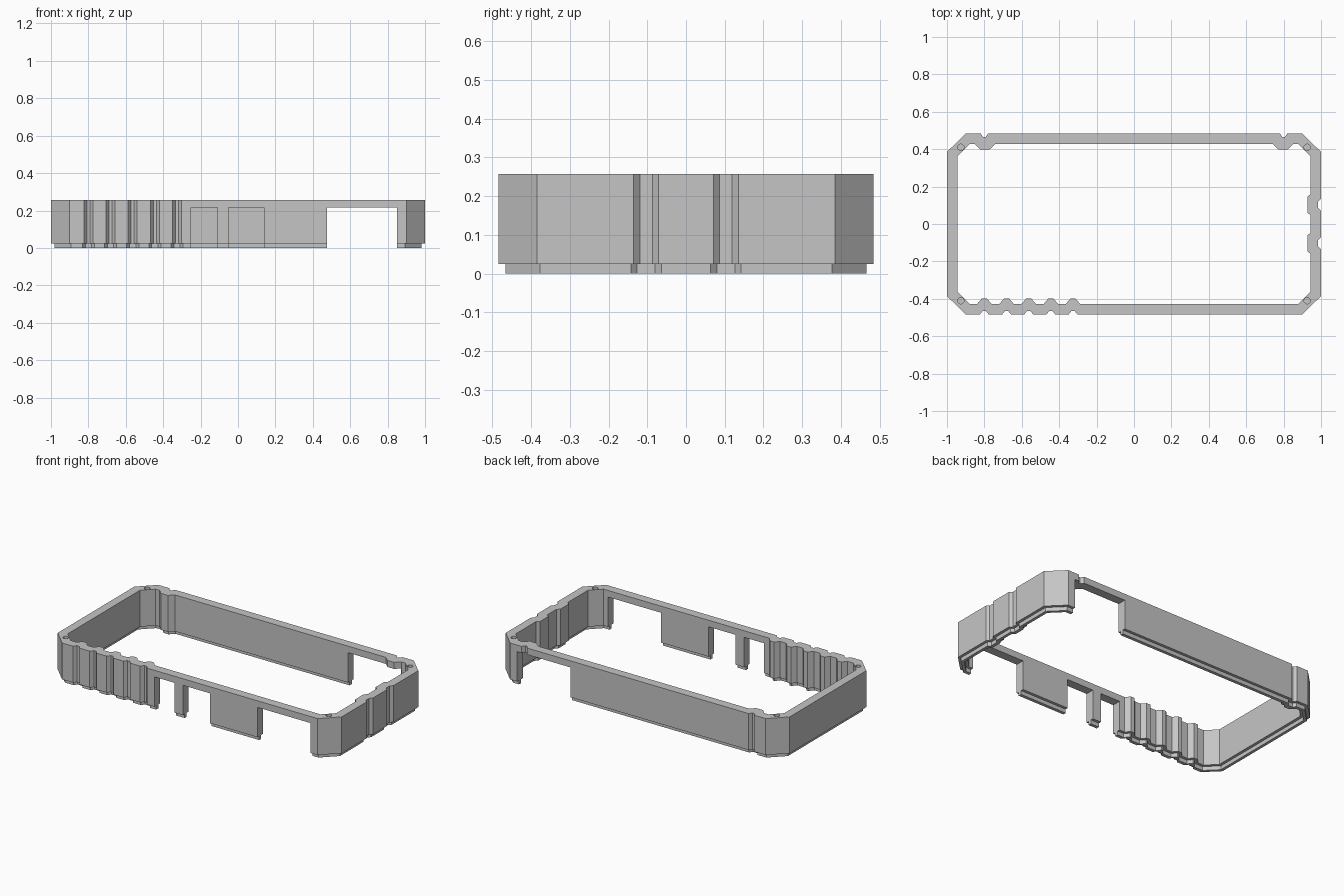
import bpy, bmesh
from mathutils import Vector, Matrix

cube = bpy.data.objects.get("Cube")
if cube:
    bpy.data.objects.remove(cube, do_unlink=True)

HEIGHT, STEP, INSET = 0.257, 0.025, 0.018

grey = bpy.data.materials.new("plain grey")
grey.use_nodes = True
colour = (0.56, 0.56, 0.56, 1)
grey.diffuse_color = colour
for node in grey.node_tree.nodes:
    if node.type == "BSDF_PRINCIPLED":
        node.inputs["Base Color"].default_value = colour


def outline(x, y, flat_x, flat_y, notches):
    """Chamfered rectangle, counter-clockwise, with trapezoid notches pointing inward."""
    points = []
    sides = (("front", (1, 0), y, flat_x), ("right", (0, 1), x, flat_y),
             ("back", (-1, 0), y, flat_x), ("left", (0, -1), x, flat_y))
    for name, direction, distance, half in sides:
        along = Vector(direction)
        inward = Vector((-along.y, along.x))
        path = [(-half, 0)]
        for centre, mouth, floor, depth in notches.get(name, []):
            path += [(centre - mouth, 0), (centre - floor, depth),
                     (centre + floor, depth), (centre + mouth, 0)]
        path.append((half, 0))
        points += [along * t + inward * (d - distance) for t, d in path]
    return points


def offset(points, amount):
    """Move a counter-clockwise loop inward by a constant distance."""
    result = []
    for i, p in enumerate(points):
        a = (p - points[i - 1]).normalized()
        b = (points[(i + 1) % len(points)] - p).normalized()
        na, nb = Vector((-a.y, a.x)), Vector((-b.y, b.x))
        result.append(p + (na + nb) * amount / (1 + na.dot(nb)))
    return result


def stack(bm, levels):
    """Bridge equal loops given as (points, z); return first and last edge loops."""
    rings = [[bm.verts.new((p.x, p.y, z)) for p in pts] for pts, z in levels]
    n = len(rings[0])
    for low, high in zip(rings, rings[1:]):
        for i in range(n):
            j = (i + 1) % n
            bm.faces.new((low[i], low[j], high[j], high[i]))
    return [[bm.edges.get((r[i], r[(i + 1) % n])) for i in range(n)]
            for r in (rings[0], rings[-1])]


def make_object(name, bm):
    bmesh.ops.recalc_face_normals(bm, faces=bm.faces)
    mesh = bpy.data.meshes.new(name)
    bm.to_mesh(mesh)
    bm.free()
    mesh.materials.append(grey)
    obj = bpy.data.objects.new(name, mesh)
    bpy.context.collection.objects.link(obj)
    return obj


# Grip grooves at the front, twin grooves on the right, clip grooves at the back
grips = [-0.8 + 0.1185 * i for i in range(5)]
outer = outline(1, 0.484, 0.9, 0.385, {
    "front": [(c, 0.024, 0.008, 0.02) for c in grips],
    "right": [(c, 0.032, 0.016, 0.016) for c in (-0.103, 0.103)],
    "back": [(c, 0.02, 0.006, 0.02) for c in (-0.8, 0.8)]})
inner = outline(0.945, 0.427, 0.88, 0.362, {
    "front": [(c, 0.038, 0.014, 0.028) for c in grips],
    "right": [(c, 0.058, 0.042, 0.018) for c in (-0.103, 0.103)],
    "back": [(c, 0.054, 0.024, 0.029) for c in (-0.797, 0.797)]})

# Frame wall with a thin tongue below it
bm = bmesh.new()
loops = []
for points, amount in ((outer, INSET), (inner, -INSET)):
    tongue = offset(points, amount)
    loops.append(stack(bm, [(tongue, 0), (tongue, STEP), (points, STEP), (points, HEIGHT)]))
for outside, inside in zip(*loops):
    bmesh.ops.triangle_fill(bm, edges=outside + inside, use_beauty=True)
frame = make_object("frame", bm)

# Openings cut through the front and back walls
bm = bmesh.new()
for x0, x1, y in ((-0.25, -0.11, -0.47), (-0.05, 0.14, -0.47),
                  (0.475, 0.85, -0.47), (0.475, 0.85, 0.47)):
    low, high = -0.1, 0.215
    place = Matrix.Translation(((x0 + x1) / 2, y, (low + high) / 2))
    size = Matrix.Diagonal((x1 - x0, 0.24, high - low, 1))
    bmesh.ops.create_cube(bm, size=1, matrix=place @ size)
openings = make_object("opening_cutter", bm)

# Screw holes sunk in the four corners
bm = bmesh.new()
for sx in (-1, 1):
    for sy in (-1, 1):
        bmesh.ops.create_cone(bm, cap_ends=True, segments=24, radius1=0.017, radius2=0.017,
                              depth=0.24, matrix=Matrix.Translation((sx * 0.926, sy * 0.41, HEIGHT)))
holes = make_object("screw_hole_cutter", bm)

bpy.context.view_layer.objects.active = frame
for cutter in (openings, holes):
    cutter.hide_render = True
    cut = frame.modifiers.new(cutter.name, "BOOLEAN")
    cut.operation = "DIFFERENCE"
    cut.solver = "EXACT"
    cut.object = cutter
    bpy.ops.object.modifier_apply(modifier=cut.name)
    bpy.data.objects.remove(cutter, do_unlink=True)
